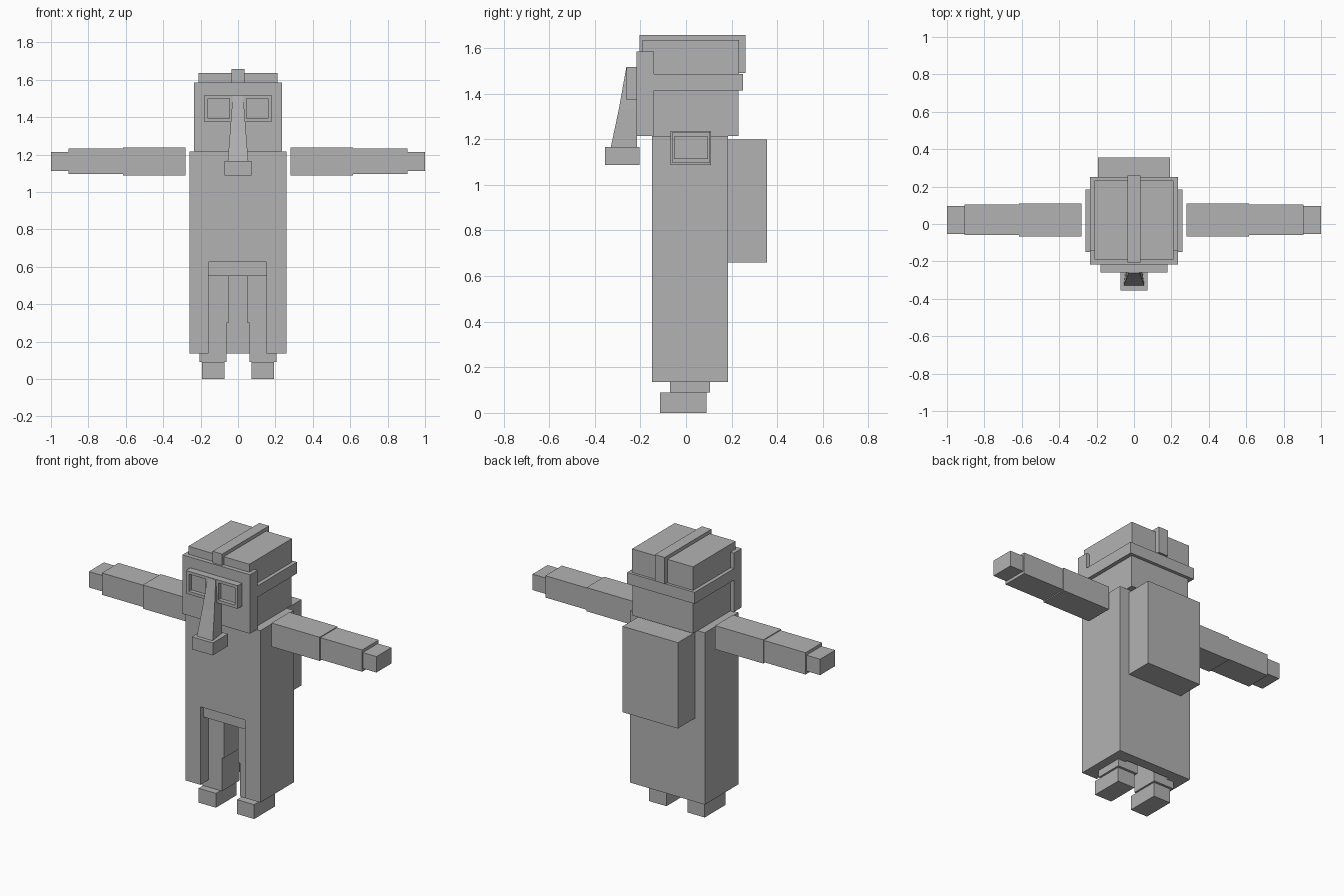
import bpy
import bmesh

if "Cube" in bpy.data.objects:
    bpy.data.objects.remove(bpy.data.objects["Cube"], do_unlink=True)

# Single plain grey material
grey = bpy.data.materials.new("plain_grey")
grey.use_nodes = True
GREY = (0.45, 0.45, 0.45, 1.0)
grey.diffuse_color = GREY
grey.node_tree.nodes["Principled BSDF"].inputs["Base Color"].default_value = GREY


def finish(name, bm):
    bmesh.ops.recalc_face_normals(bm, faces=bm.faces)
    mesh = bpy.data.meshes.new(name)
    bm.to_mesh(mesh)
    bm.free()
    mesh.materials.append(grey)
    obj = bpy.data.objects.new(name, mesh)
    bpy.context.collection.objects.link(obj)
    return obj


def box(name, x, y, z):
    """Box from (min, max) pairs on each axis."""
    bm = bmesh.new()
    bmesh.ops.create_cube(bm, size=1)
    for v in bm.verts:
        v.co = [(lo + hi) / 2 + c * (hi - lo)
                for c, (lo, hi) in zip(v.co, (x, y, z))]
    return finish(name, bm)


def mirrored_box(name, x, y, z):
    box("left_" + name, x, y, z)
    box("right_" + name, (-x[1], -x[0]), y, z)


def cut(obj, *ranges):
    """Carve a box out of an object."""
    cutter = box("cutter", *ranges)
    cutter.hide_render = True
    mod = obj.modifiers.new("cut", 'BOOLEAN')
    mod.operation = 'DIFFERENCE'
    mod.solver = 'EXACT'
    mod.object = cutter
    bpy.context.view_layer.objects.active = obj
    bpy.ops.object.modifier_apply(modifier=mod.name)
    bpy.data.objects.remove(cutter, do_unlink=True)


# Long coat with an open front
coat = box("coat", (-0.26, 0.26), (-0.15, 0.185), (0.135, 1.215))
cut(coat, (-0.157, 0.152), (-0.3, 0.12), (0.0, 0.625))

# Hips and legs inside the coat
box("hips", (-0.157, 0.152), (-0.12, 0.12), (0.55, 0.64))
mirrored_box("thigh", (0.05, 0.19), (-0.07, 0.1), (0.3, 0.56))
mirrored_box("shin", (0.062, 0.205), (-0.07, 0.105), (0.09, 0.3))
mirrored_box("foot", (0.073, 0.193), (-0.115, 0.09), (0.0, 0.09))

# Backpack
box("backpack", (-0.192, 0.192), (0.185, 0.355), (0.66, 1.2))

# Arms held straight out
mirrored_box("upper_arm", (0.28, 0.615), (-0.067, 0.11), (1.088, 1.237))
mirrored_box("forearm", (0.615, 0.905), (-0.06, 0.105), (1.095, 1.232))
mirrored_box("hand", (0.905, 1.0), (-0.053, 0.096), (1.113, 1.213))

# Head, face plate and helmet
box("head", (-0.21, 0.21), (-0.14, 0.23), (1.215, 1.415))
box("face_plate", (-0.235, 0.235), (-0.217, -0.14), (1.215, 1.585))
box("helmet_brim", (-0.235, 0.235), (-0.14, 0.25), (1.415, 1.487))
box("helmet_top", (-0.212, 0.212), (-0.19, 0.233), (1.487, 1.635))
box("helmet_strap", (-0.034, 0.034), (-0.205, 0.26), (1.49, 1.657))

# Goggles with recessed lenses
goggles = box("goggles", (-0.18, 0.18), (-0.26, -0.217), (1.373, 1.518))
for x in ((-0.16, -0.045), (0.045, 0.16)):
    cut(goggles, x, (-0.3, -0.235), (1.392, 1.5))

# Tapered breathing hose: rings of (z, front y, front half width, back half width)
bm = bmesh.new()
rings = []
for z, y, front, back in ((1.165, -0.33, 0.055, 0.04),
                          (1.33, -0.295, 0.042, 0.036),
                          (1.515, -0.262, 0.028, 0.028)):
    rings.append([bm.verts.new(p) for p in ((-front, y, z), (front, y, z),
                                            (back, -0.215, z), (-back, -0.215, z))])
for low, high in zip(rings, rings[1:]):
    for i in range(4):
        j = (i + 1) % 4
        bm.faces.new((low[i], low[j], high[j], high[i]))
bm.faces.new(rings[0])
bm.faces.new(rings[-1])
finish("hose", bm)
box("hose_filter", (-0.073, 0.073), (-0.355, -0.205), (1.088, 1.166))
